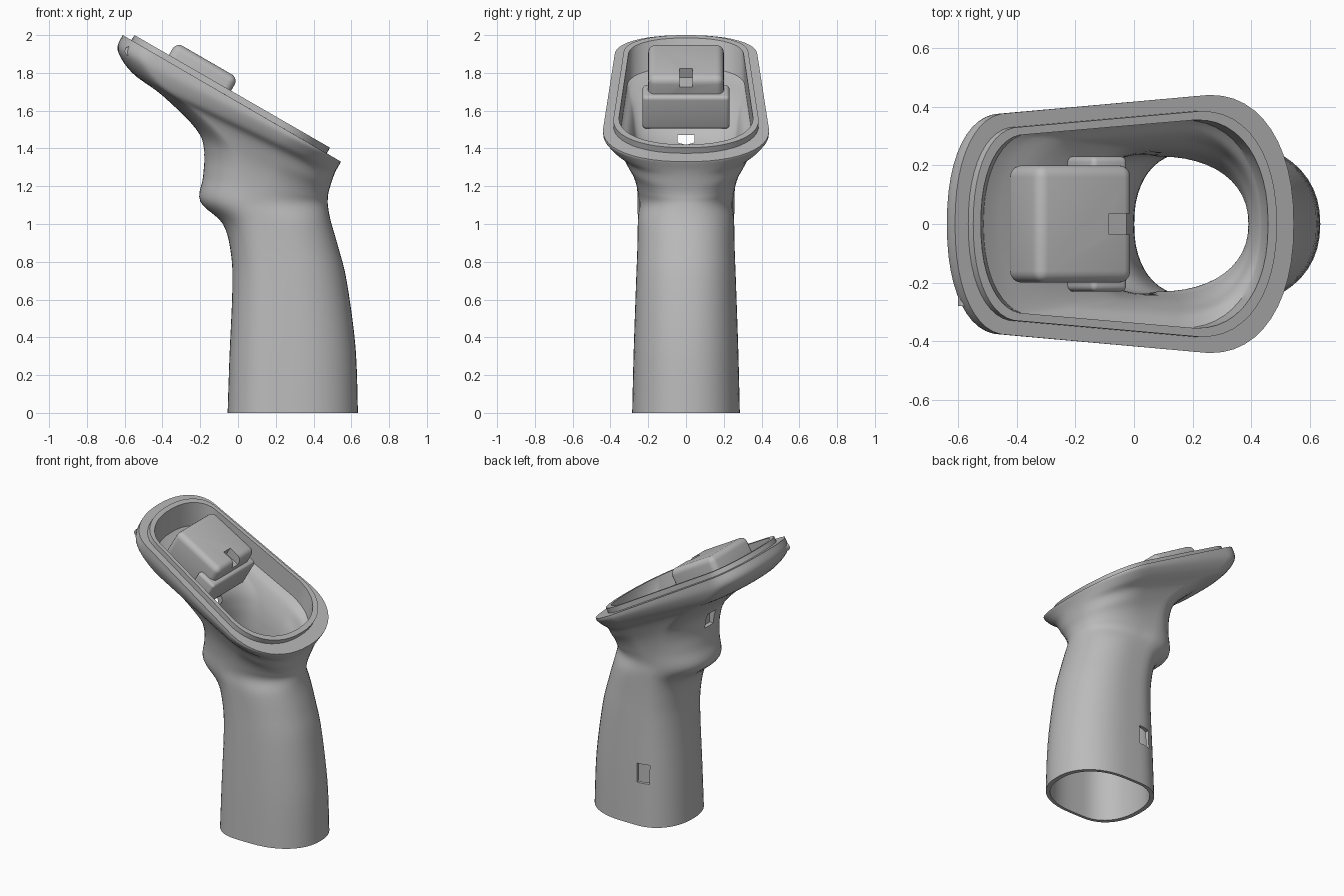
import bpy
import bmesh
from math import cos, sin, pi, radians
from mathutils import Vector

TILT = radians(30)
SLOPE = Vector((cos(TILT), 0, -sin(TILT)))
NORMAL = Vector((sin(TILT), 0, cos(TILT)))

if "Cube" in bpy.data.objects:
    bpy.data.objects.remove(bpy.data.objects["Cube"])

grey = bpy.data.materials.new("plain_grey")
grey.use_nodes = True
grey.diffuse_color = (0.5, 0.5, 0.5, 1)
grey.node_tree.nodes["Principled BSDF"].inputs["Base Color"].default_value = grey.diffuse_color

# Shell sections: left x, left z, right x, right z, half width, handle-to-head blend
SECTIONS = [
    (-.055, 0, .635, 0, .285, 0),
    (-.045, .3, .622, .35, .277, 0),
    (-.03, .65, .575, .7, .265, 0),
    (-.037, .84, .53, .88, .258, 0),
    (-.08, 1, .49, 1.02, .255, 0),
    (-.2, 1.12, .476, 1.1, .25, -.2),
    (-.185, 1.25, .476, 1.14, .26, 0),
    (-.18, 1.38, .48, 1.17, .28, .15),
    (-.22, 1.5, .49, 1.205, .31, .35),
    (-.4, 1.68, .505, 1.25, .35, .6),
    (-.56, 1.8, .52, 1.285, .4, .85),
    (-.637, 1.92, .54, 1.32, .435, 1),
    (-.61, 2, .545, 1.33, .44, 1),
]
LIP = [
    (-.565, 1.973, .47, 1.374, .385, 1),
    (-.548, 2, .487, 1.404, .385, 1),
    (-.522, 1.985, .457, 1.421, .355, 1),
]


def mix(a, b, t):
    return a + (b - a) * t


def refine(rows, steps):
    """Smooth curve through the section rows."""
    out = []
    last = len(rows) - 1
    for i in range(last):
        quad = [rows[min(max(i + j, 0), last)] for j in (-1, 0, 1, 2)]
        for s in range(steps):
            t = s / steps
            out.append(tuple(
                b + t * ((c - a) + t * ((2*a - 5*b + 4*c - d) + t * (3*(b - c) + d - a))) / 2
                for a, b, c, d in zip(*quad)))
    return out + [rows[last]]


def inset(row):
    """Inner wall section that belongs to an outer one."""
    xl, zl, xr, zr, b, k = row
    neck = min(max((zr - .8) / .3, 0), 1)
    return (xl + .03 + .02 * k, zl + .035 * max(k, 0), xr - mix(.03, .085, neck),
            zr, b - .02 - .03 * max(k, 0), k)


def outline(row, n=24):
    """Rounded outline with an elliptic cap at each end and straight sides."""
    xl, zl, xr, zr, b, k = row
    left, right = Vector((xl, 0, zl)), Vector((xr, 0, zr))
    caps = ((1, mix(.5, .25, k), b), (-1, mix(.35, .16, k), b * mix(1, .86, k)))
    points = []
    for side, depth, width in caps:
        for i in range(n + 1):
            a = -pi / 2 + pi * i / n
            c, s = abs(cos(a)) ** .9, abs(sin(a)) ** .9
            reach = depth * (1 - c)
            p = left.lerp(right, 1 - reach if side > 0 else reach)
            p.y = side * width * (s if a > 0 else -s)
            points.append(p)
    return points


def finish(obj):
    obj.data.materials.clear()
    obj.data.materials.append(grey)
    bpy.ops.object.select_all(action="DESELECT")
    obj.select_set(True)
    bpy.context.view_layer.objects.active = obj
    bpy.ops.object.shade_smooth_by_angle(angle=radians(35))


def block(name, centre, size, tilt=TILT, bevel=0):
    bpy.ops.mesh.primitive_cube_add(size=1, location=centre, rotation=(0, tilt, 0))
    obj = bpy.context.object
    obj.name = name
    obj.scale = size
    bpy.ops.object.transform_apply(location=False, rotation=False, scale=True)
    if bevel:
        mod = obj.modifiers.new("round", "BEVEL")
        mod.width, mod.segments = bevel, 5
        bpy.ops.object.modifier_apply(modifier=mod.name)
    return obj


def cut(target, cutter):
    cutter.hide_render = True
    mod = target.modifiers.new("cut", "BOOLEAN")
    mod.operation, mod.solver, mod.object = "DIFFERENCE", "EXACT", cutter
    bpy.context.view_layer.objects.active = target
    bpy.ops.object.modifier_apply(modifier=mod.name)
    bpy.data.objects.remove(cutter)


# Hollow handle and head: outside, rim, raised lip, then back down the inside
outer = refine(SECTIONS, 5)
inner = [inset(r) for r in reversed(outer[:-10])]
bm = bmesh.new()
rings = [[bm.verts.new(p) for p in outline(r)] for r in outer + LIP + inner]
for i, ring in enumerate(rings):
    nxt = rings[(i + 1) % len(rings)]
    for j in range(len(ring)):
        k = (j + 1) % len(ring)
        bm.faces.new((ring[j], ring[k], nxt[k], nxt[j]))
bmesh.ops.recalc_face_normals(bm, faces=bm.faces)
mesh = bpy.data.meshes.new("handle_shell")
bm.to_mesh(mesh)
bm.free()
shell = bpy.data.objects.new("handle_shell", mesh)
bpy.context.collection.objects.link(shell)

# Side slot in the handle and opening under the head
cut(shell, block("slot_cutter", (.14, .28, .36), (.085, .16, .13), tilt=0))
cut(shell, block("opening_cutter", (-.2, 0, 1.42), (.1, .09, .1), tilt=0))
finish(shell)

# Rounded housing in the tray, notched at its lower end
edge = Vector((.002, 0, 1.772))
housing = block("housing", edge - SLOPE * .19 - NORMAL * .11, (.38, .4, .22), bevel=.04)
cut(housing, block("notch_cutter", edge + NORMAL * .02, (.2, .07, .15)))
finish(housing)

# Mount that carries the housing
finish(block("housing_mount", (-.13, 0, 1.62), (.14, .46, .2), bevel=.02))

# Small pin at the tip of the head
bpy.ops.mesh.primitive_cylinder_add(vertices=24, radius=.025, depth=.09,
                                    location=(-.575, -.235, 1.915), rotation=(pi / 2, 0, 0))
pin = bpy.context.object
pin.name = "side_pin"
finish(pin)
